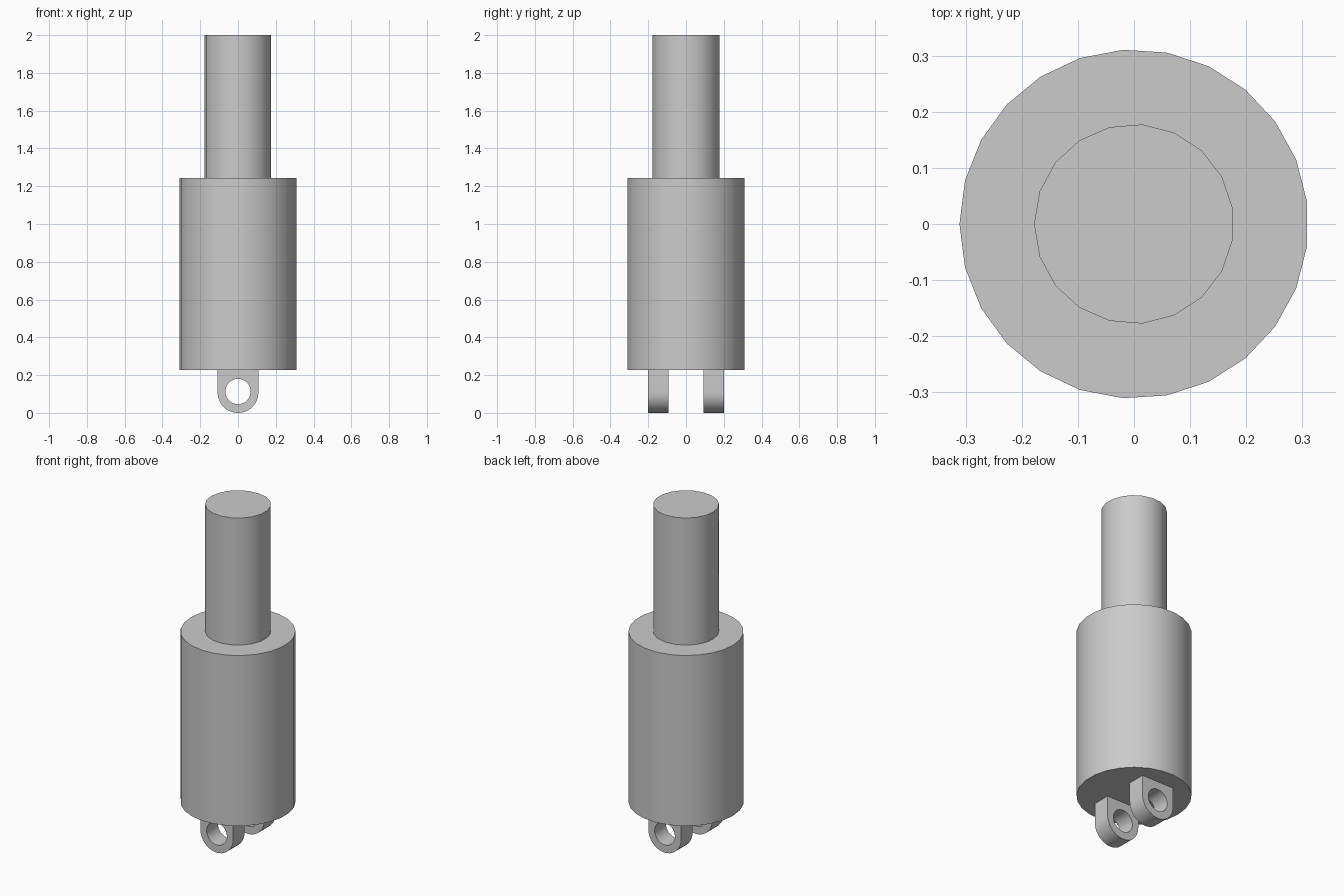
import bpy, bmesh, math
from mathutils import Matrix, Vector

if "Cube" in bpy.data.objects:
    bpy.data.objects.remove(bpy.data.objects["Cube"], do_unlink=True)

# One plain grey for every part
grey = bpy.data.materials.new("plain_grey")
grey.use_nodes = True
colour = (0.6, 0.6, 0.6, 1)
grey.diffuse_color = colour
grey.node_tree.nodes["Principled BSDF"].inputs["Base Color"].default_value = colour


def finish(name, bm):
    bmesh.ops.recalc_face_normals(bm, faces=bm.faces)
    mesh = bpy.data.meshes.new(name)
    bm.to_mesh(mesh)
    bm.free()
    mesh.materials.append(grey)
    obj = bpy.data.objects.new(name, mesh)
    bpy.context.collection.objects.link(obj)
    bpy.ops.object.select_all(action='DESELECT')
    obj.select_set(True)
    bpy.context.view_layer.objects.active = obj
    bpy.ops.object.shade_smooth_by_angle(angle=math.radians(30))
    return obj


def arc(radius, height, start, end, steps):
    angles = [start + (end - start) * i / steps for i in range(steps + 1)]
    return [(radius * math.cos(a), height + radius * math.sin(a)) for a in angles]


def cylinder(name, radius, sides, bottom, top):
    # Upright prism with one corner pointing to -x
    bm = bmesh.new()
    points = arc(radius, 0, math.pi, 3 * math.pi, sides)[:-1]
    base = bm.faces.new([bm.verts.new((x, y, bottom)) for x, y in points])
    lid = bmesh.ops.extrude_face_region(bm, geom=[base], use_keep_orig=True)["geom"]
    bmesh.ops.translate(bm, vec=(0, 0, top - bottom),
                        verts=[v for v in lid if isinstance(v, bmesh.types.BMVert)])
    return finish(name, bm)


def lug(name, front, back):
    # Round-bottomed plate with a bored hole
    half, top = 0.108, 0.227
    outline = [(half, top), (-half, top)] + arc(half, half, math.pi, 2 * math.pi, 20)
    hole = arc(0.067, 0.113, 0, 2 * math.pi, 28)[:-1]
    bm = bmesh.new()
    edges = []
    for loop in (outline, hole):
        verts = [bm.verts.new((x, front, z)) for x, z in loop]
        edges += [bm.edges.new((verts[i - 1], verts[i])) for i in range(len(verts))]
    bmesh.ops.triangle_fill(bm, edges=edges, use_beauty=True, normal=Vector((0, -1, 0)))
    far = bmesh.ops.extrude_face_region(bm, geom=bm.faces[:], use_keep_orig=True)["geom"]
    bmesh.ops.translate(bm, vec=(0, back - front, 0),
                        verts=[v for v in far if isinstance(v, bmesh.types.BMVert)])
    return finish(name, bm)


# Main body, rod on top, and the two-pronged mount below
cylinder("cylinder_body", 0.311, 25, 0.227, 1.243)
cylinder("piston_rod", 0.178, 19, 1.243, 2.0)
lug("front_lug", -0.2, -0.093)
lug("back_lug", 0.093, 0.2)
